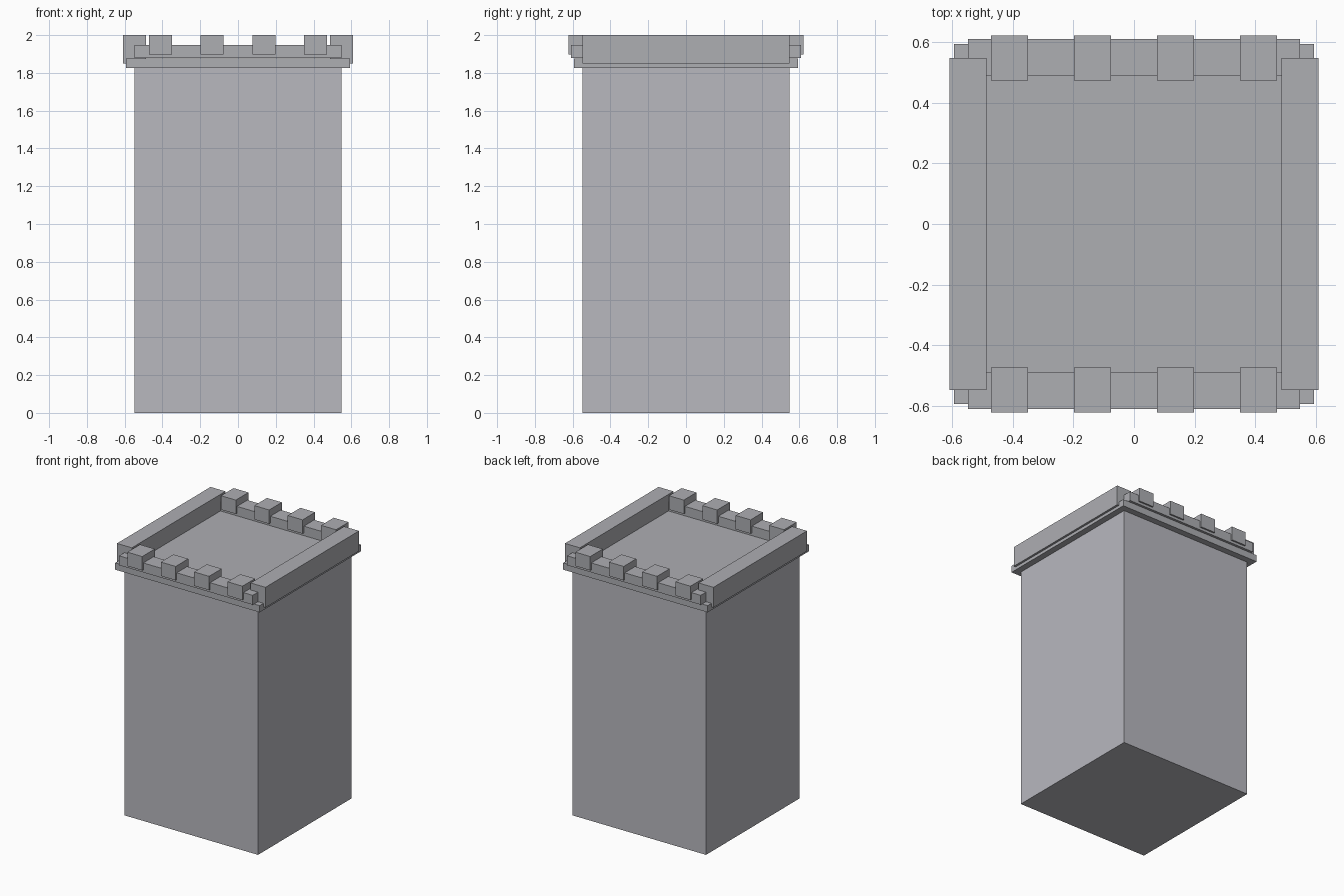
import bpy

if "Cube" in bpy.data.objects:
    bpy.data.objects.remove(bpy.data.objects["Cube"])


def material(name, color):
    mat = bpy.data.materials.new(name)
    mat.diffuse_color = (*color, 1)
    mat.use_nodes = True
    mat.node_tree.nodes["Principled BSDF"].inputs["Base Color"].default_value = mat.diffuse_color
    return mat


wall_stone = material("wall_stone", (0.48, 0.48, 0.52))
trim_stone = material("trim_stone", (0.42, 0.425, 0.45))


def box(name, size, center, mat=trim_stone):
    """Axis-aligned box with real dimensions baked into the mesh."""
    bpy.ops.mesh.primitive_cube_add(size=1, location=center)
    ob = bpy.context.object
    ob.name = name
    ob.scale = size
    bpy.ops.object.transform_apply(location=False, rotation=False, scale=True)
    ob.data.materials.append(mat)
    return ob


# Square tower body
box("tower_shaft", (1.096, 1.096, 1.825), (0, 0, 0.9125), wall_stone)

# Overhanging roof slab
box("roof_slab", (1.186, 1.186, 0.05), (0, 0, 1.852))

for s, side, end in ((-1, "left", "front"), (1, "right", "back")):
    # Tall plain parapets on the left and right
    box(side + "_parapet", (0.122, 1.096, 0.15), (s * 0.548, 0, 1.925))
    # Low parapets on the front and back, carrying the merlons
    box(end + "_parapet", (1.096, 0.122, 0.07), (0, s * 0.549, 1.913))
    for i in range(4):
        x = -0.411 + i * 0.274
        box(f"{end}_merlon_{i + 1}", (0.122, 0.148, 0.103), (x, s * 0.548, 1.9485))
